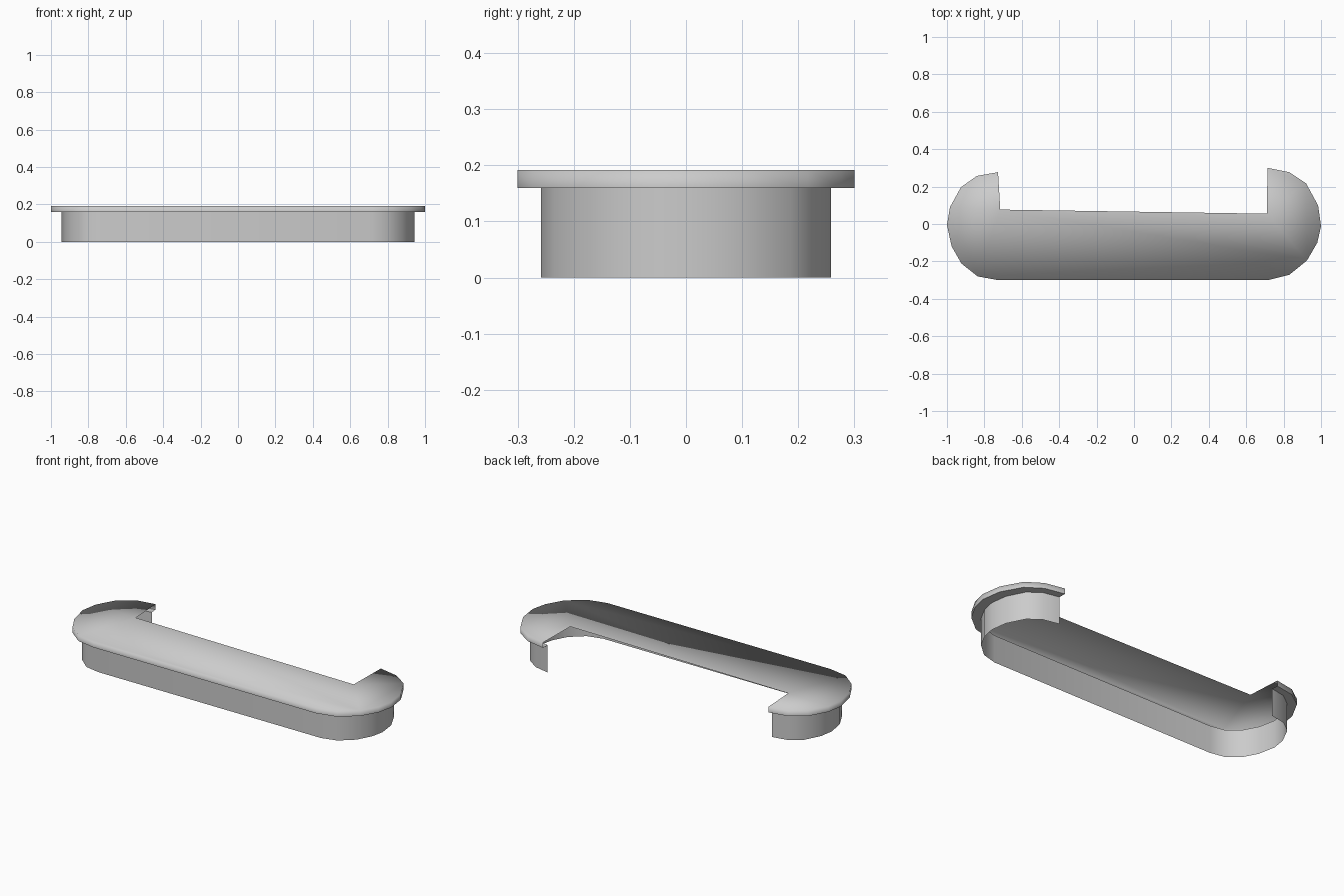
import bpy
import bmesh

cube = bpy.data.objects.get("Cube")
if cube:
    bpy.data.objects.remove(cube, do_unlink=True)

TOP, LIP, BASE = 0.192, 0.16, 0.0
END_X = 0.715          # centre of each rounded end

grey = bpy.data.materials.new("light grey")
grey.use_nodes = True
grey.diffuse_color = (0.6, 0.6, 0.6, 1)
grey.node_tree.nodes["Principled BSDF"].inputs["Base Color"].default_value = (0.6, 0.6, 0.6, 1)

# Rim outline, from the back left tip round the front to the back right tip
left_end = [(-.727, .277), (-.84, .257), (-.925, .197), (-.984, .09), (-1, -.005),
            (-.975, -.12), (-.922, -.212), (-.836, -.28), (-.727, -.3)]
right_end = [(.717, -.3), (.83, -.272), (.925, -.195), (.98, -.1), (1, -.012),
             (.984, .1), (.92, .217), (.83, .277), (.714, .3)]
rim = left_end + right_end

# Inset outline of the skirt
def inset(point):
    x, y = point
    centre = END_X if x > 0 else -END_X
    return centre + (x - centre) * 0.8, y * 0.86

skirt = [inset(p) for p in rim]


def ring(bm, outline, z):
    return [bm.verts.new((x, y, z)) for x, y in outline]


def bridge(bm, upper, lower):
    for i in range(len(upper) - 1):
        bm.faces.new((upper[i], lower[i], lower[i + 1], upper[i + 1]))


def finish(bm, name):
    mesh = bpy.data.meshes.new(name)
    bm.to_mesh(mesh)
    bm.free()
    mesh.materials.append(grey)
    for face in mesh.polygons:
        face.use_smooth = True
    obj = bpy.data.objects.new(name, mesh)
    bpy.context.collection.objects.link(obj)


# Flat top with its notch at the back, shading softly into the rim
bm = bmesh.new()
edge = ring(bm, rim, TOP)
notch = ring(bm, [(.71, .055), (-.715, .077)], TOP)
bm.faces.new(edge + notch)
bridge(bm, edge, ring(bm, rim, LIP))
finish(bm, "top_plate")

# Overhanging underside lip
bm = bmesh.new()
bridge(bm, ring(bm, rim, LIP), ring(bm, skirt, LIP))
finish(bm, "underside_lip")

# Open skirt wall
bm = bmesh.new()
bridge(bm, ring(bm, skirt, LIP), ring(bm, skirt, BASE))
finish(bm, "skirt_wall")
